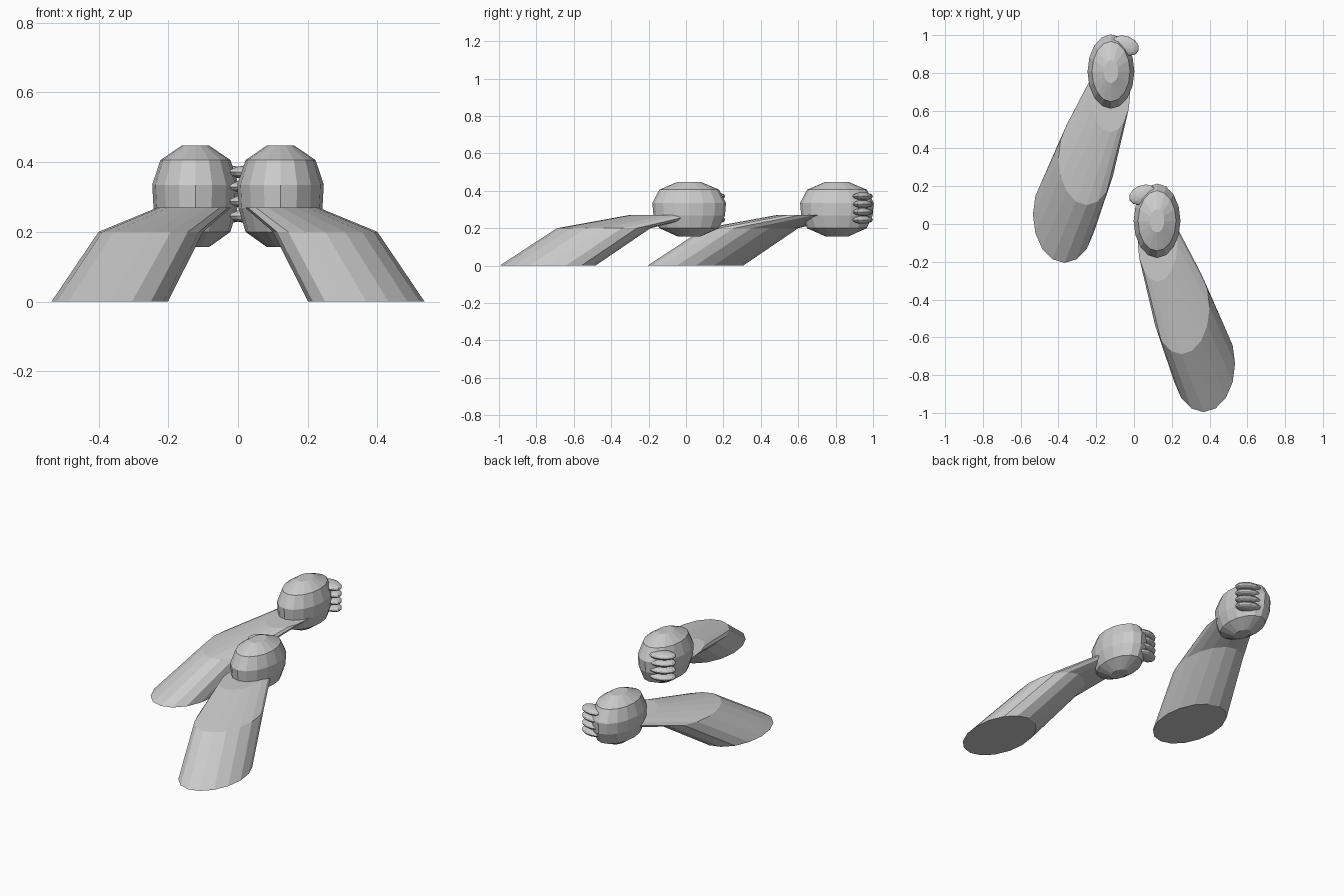
import bpy, bmesh, math
from mathutils import Matrix, Vector

if "Cube" in bpy.data.objects:
    bpy.data.objects.remove(bpy.data.objects["Cube"])

SKIN = bpy.data.materials.new("light grey")
SKIN.diffuse_color = (0.6, 0.6, 0.6, 1)
SKIN.use_nodes = True
SKIN.node_tree.nodes["Principled BSDF"].inputs["Base Color"].default_value = SKIN.diffuse_color
SIDES = 16


def make_object(name, bm):
    bmesh.ops.recalc_face_normals(bm, faces=bm.faces[:])
    me = bpy.data.meshes.new(name)
    bm.to_mesh(me)
    bm.free()
    me.materials.append(SKIN)
    ob = bpy.data.objects.new(name, me)
    bpy.context.collection.objects.link(ob)


def loft(name, rings, sx, dy):
    """Skin level ellipses (cx, cy, z, rx, ry) and cap both ends."""
    bm = bmesh.new()
    loops = []
    for cx, cy, z, rx, ry in rings:
        loops.append([bm.verts.new((sx * (cx + rx * math.cos(a)), cy + dy + ry * math.sin(a), z))
                      for a in (2 * math.pi * i / SIDES for i in range(SIDES))])
    for lo, hi in zip(loops, loops[1:]):
        for i in range(SIDES):
            j = (i + 1) % SIDES
            bm.faces.new((lo[i], lo[j], hi[j], hi[i]))
    bm.faces.new(loops[0])
    bm.faces.new(loops[-1])
    make_object(name, bm)


def finger(name, z, sx, dy):
    bm = bmesh.new()
    bmesh.ops.create_uvsphere(bm, u_segments=12, v_segments=8, radius=1)
    m = (Matrix.Translation((0.045, 0.155, z)) @ Matrix.Rotation(math.radians(22), 4, 'Z')
         @ Matrix.Diagonal((0.075, 0.05, 0.021, 1)))
    bm.transform(Matrix.Translation((0, dy, 0)) @ Matrix.Diagonal((sx, 1, 1, 1)) @ m)
    make_object(name, bm)


# Sleeve: ground, elbow bend, wrist
ARM = [(0.368, -0.74, 0, 0.167, 0.256),
       (0.25, -0.44, 0.2, 0.15, 0.25),
       (0.125, -0.105, 0.27, 0.105, 0.2)]
# Fist: height and relative radius of each ring
FIST = [(0.156, 0.31), (0.2, 0.81), (0.268, 0.97), (0.335, 1), (0.406, 0.81), (0.448, 0.31)]

for side, sx, dy in (("right", 1, 0), ("left", -1, 0.79)):
    loft(side + "_arm", ARM, sx, dy)
    loft(side + "_fist", [(0.122, 0.017, z, 0.124 * r, 0.197 * r) for z, r in FIST], sx, dy)
    for n in range(4):
        finger(f"{side}_finger_{n + 1}", 0.245 + 0.042 * n, sx, dy)
